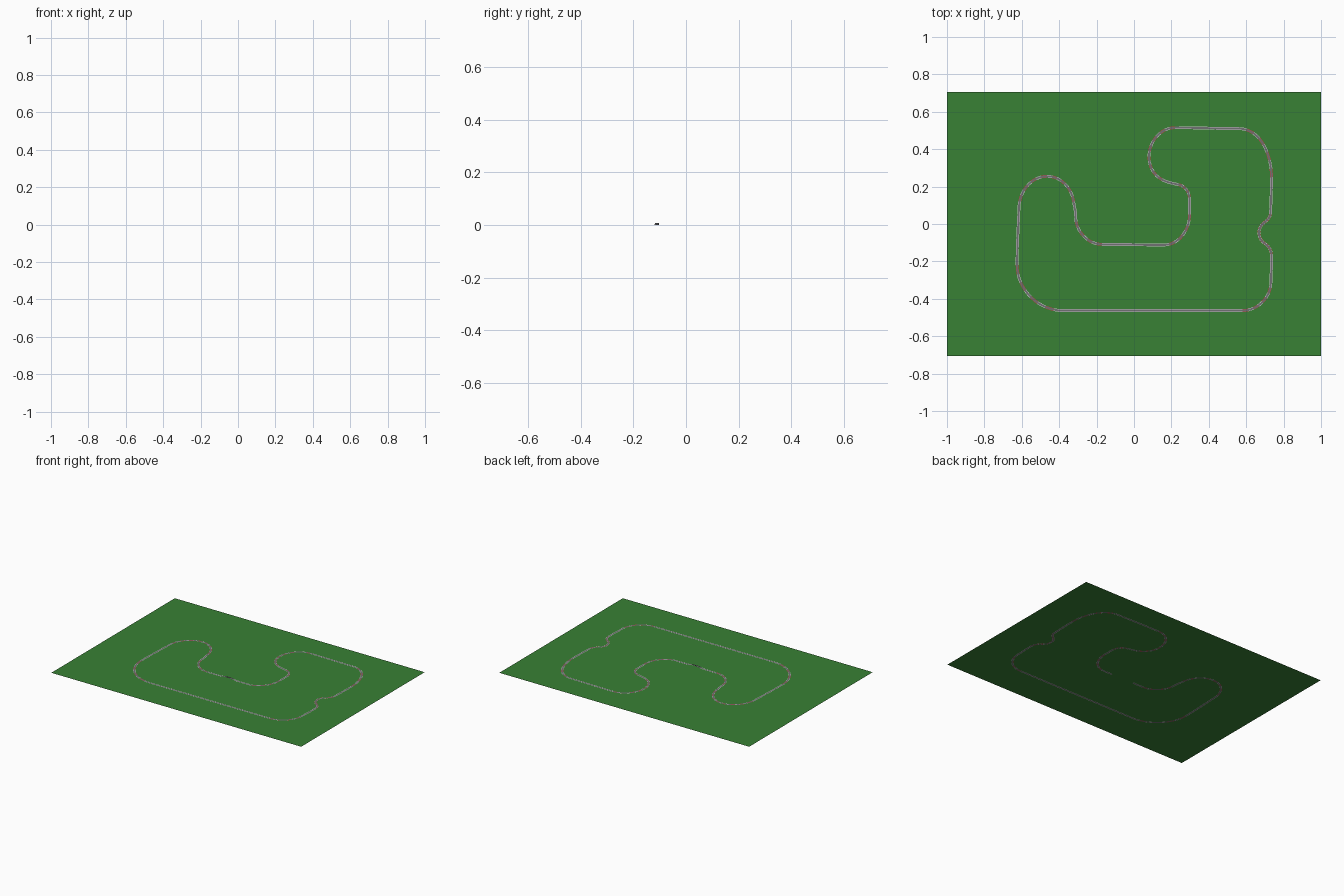
import bpy, bmesh, math
from mathutils import Vector

if "Cube" in bpy.data.objects:
    bpy.data.objects.remove(bpy.data.objects["Cube"])

# Circuit centreline: x, y, heading in degrees
NODES = [
    (-.38, -.463, 0), (.58, -.463, 0), (.732, -.31, 90), (.734, -.16, 95),
    (.70, -.105, 145), (.668, -.045, 90), (.697, .008, 40), (.73, .06, 88),
    (.735, .25, 90), (.56, .51, 180), (.22, .515, 180), (.08, .36, 270),
    (.17, .228, -20), (.24, .21, -12), (.297, .13, -90), (.297, .05, -90),
    (.16, -.112, 180), (-.17, -.109, 180), (-.312, .04, 90), (-.323, .12, 98),
    (-.465, .255, 180), (-.615, .09, 268), (-.625, -.22, 270)]
ROAD, EDGE = .005, .0075          # half widths of asphalt and of kerb outside
HUMP, HUMP_LEN = .008, .08        # small bridge on the middle straight


def material(name, rgb):
    m = bpy.data.materials.new(name)
    m.diffuse_color = (*rgb, 1)
    m.use_nodes = True
    m.node_tree.nodes["Principled BSDF"].inputs["Base Color"].default_value = m.diffuse_color
    return m


def build(name, bm, mats):
    bmesh.ops.recalc_face_normals(bm, faces=bm.faces)
    for f in bm.faces:
        f.normal_update()
        if f.normal.z < 0:
            f.normal_flip()
    me = bpy.data.meshes.new(name)
    bm.to_mesh(me)
    bm.free()
    ob = bpy.data.objects.new(name, me)
    bpy.context.collection.objects.link(ob)
    for m in mats:
        me.materials.append(m)
    return ob


# Sample the centreline with cubic segments
STEPS = 16
path, straight = [], []
for i, (x, y, a) in enumerate(NODES):
    x2, y2, a2 = NODES[(i + 1) % len(NODES)]
    p, q = Vector((x, y)), Vector((x2, y2))
    k = (q - p).length * .38
    h1 = p + k * Vector((math.cos(math.radians(a)), math.sin(math.radians(a))))
    h2 = q - k * Vector((math.cos(math.radians(a2)), math.sin(math.radians(a2))))
    for s in range(STEPS):
        t = s / STEPS
        u = 1 - t
        path.append(u**3 * p + 3*u*u*t * h1 + 3*u*t*t * h2 + t**3 * q)
        straight.append(abs((a2 - a + 180) % 360 - 180) < 9)
N = len(path)


def rise(p):
    if -.13 < p.y < -.09 and abs(p.x) < HUMP_LEN:
        return HUMP * (.5 + .5 * math.cos(math.pi * p.x / HUMP_LEN))
    return 0


def loop(bm, off, hump=True):
    out = []
    for i, p in enumerate(path):
        d = (path[(i + 1) % N] - path[i - 1]).normalized()
        out.append(bm.verts.new((p.x - d.y * off, p.y + d.x * off, rise(p) if hump else 0)))
    return out


def ribbon(name, a, b, mats, pick=lambda i: 0):
    bm = bmesh.new()
    la, lb = loop(bm, a), loop(bm, b)
    for i in range(N):
        j = (i + 1) % N
        bm.faces.new((la[i], la[j], lb[j], lb[i])).material_index = pick(i)
    return build(name, bm, mats)


grass = material("grass", (.04, .22, .035))
asphalt = material("asphalt", (.16, .16, .17))
red = material("kerb_red", (.5, .06, .06))
white = material("kerb_white", (.7, .7, .7))

# Road and striped kerbs; the straights carry plain white edge lines
ribbon("road", -ROAD, ROAD, [asphalt])
stripe = lambda i: 1 if straight[i] else (i // 2) % 2
ribbon("kerb_left", ROAD, EDGE, [red, white], stripe)
ribbon("kerb_right", -EDGE, -ROAD, [red, white], stripe)

# Grass field cut around the circuit
bm = bmesh.new()


def ring(vs):
    return [bm.edges.new((vs[i], vs[(i + 1) % len(vs)])) for i in range(len(vs))]


inner, outer = loop(bm, EDGE, False), loop(bm, -EDGE, False)
border = [bm.verts.new((sx, sy * .706, 0)) for sx, sy in ((-1, -1), (1, -1), (1, 1), (-1, 1))]
e_in, e_out, e_border = ring(inner), ring(outer), ring(border)
bmesh.ops.triangle_fill(bm, use_beauty=True, edges=e_in, normal=(0, 0, 1))
bmesh.ops.triangle_fill(bm, use_beauty=True, edges=e_out + e_border, normal=(0, 0, 1))
# Grass continues under the small bridge
for i in range(N):
    j = (i + 1) % N
    if rise(path[i]) or rise(path[j]):
        bm.faces.new((inner[i], inner[j], outer[j], outer[i]))
build("grass_field", bm, [grass])
